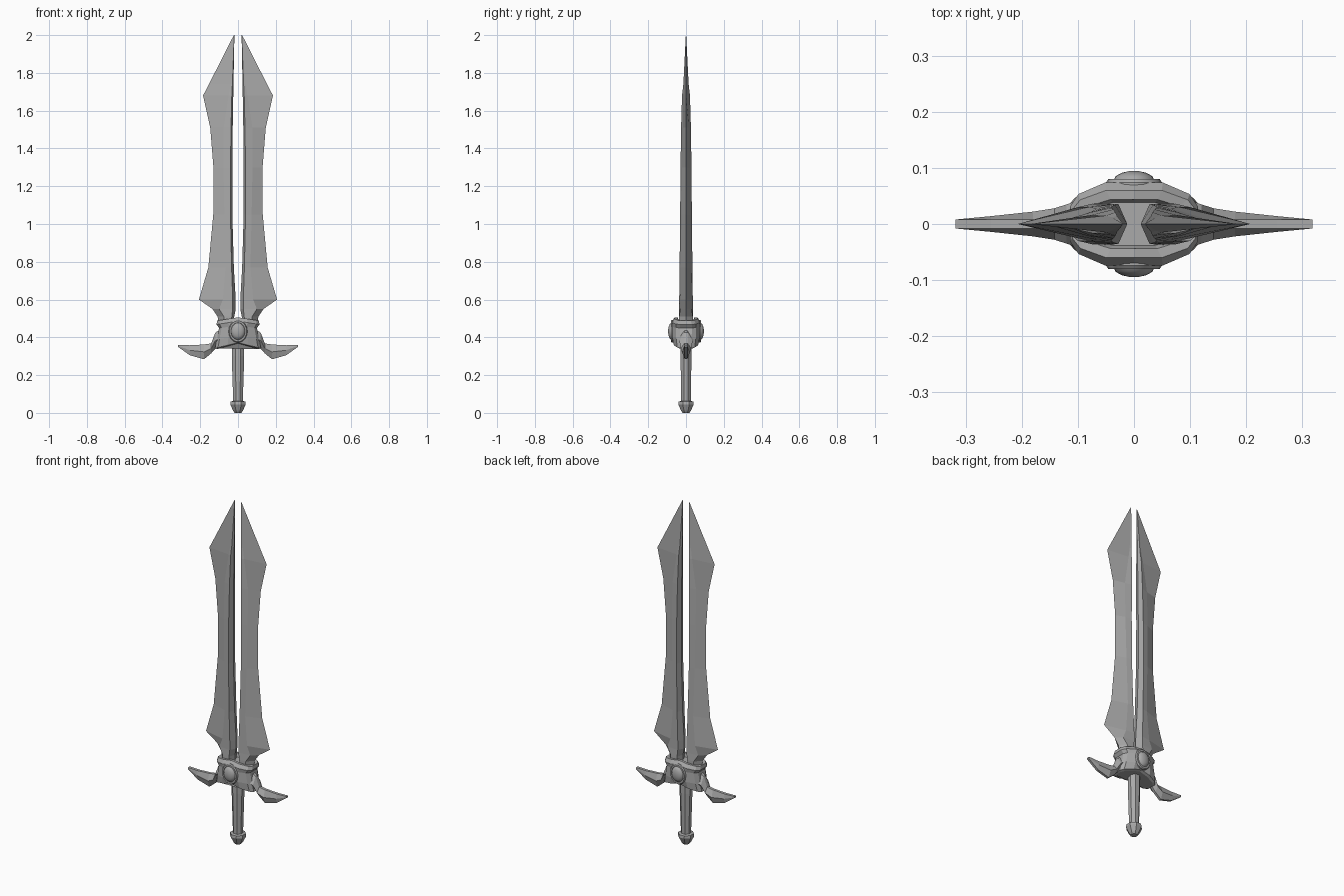
import bpy, bmesh, math
from mathutils import Vector

cube = bpy.data.objects.get("Cube")
if cube:
    bpy.data.objects.remove(cube, do_unlink=True)

steel = bpy.data.materials.new("grey steel")
steel.use_nodes = True
steel.diffuse_color = (0.4, 0.4, 0.4, 1)
steel.node_tree.nodes["Principled BSDF"].inputs["Base Color"].default_value = (0.4, 0.4, 0.4, 1)


def loft(name, rings, smooth=None):
    """Bridge equal rings of points and cap both ends."""
    bm = bmesh.new()
    rows = [[bm.verts.new(p) for p in ring] for ring in rings]
    n = len(rows[0])
    for a, b in zip(rows, rows[1:]):
        for i in range(n):
            j = (i + 1) % n
            bm.faces.new((a[i], a[j], b[j], b[i]))
    bm.faces.new(rows[0])
    bm.faces.new(rows[-1])
    bmesh.ops.remove_doubles(bm, verts=bm.verts, dist=0.0002)
    bmesh.ops.recalc_face_normals(bm, faces=bm.faces)
    mesh = bpy.data.meshes.new(name)
    bm.to_mesh(mesh)
    bm.free()
    mesh.materials.append(steel)
    obj = bpy.data.objects.new(name, mesh)
    bpy.context.collection.objects.link(obj)
    if smooth:
        bpy.ops.object.select_all(action="DESELECT")
        obj.select_set(True)
        bpy.context.view_layer.objects.active = obj
        bpy.ops.object.shade_smooth_by_angle(angle=math.radians(smooth))
    return obj


def polygon(rx, ry, z, sides):
    turn = math.pi / sides
    k = 1 / math.cos(turn)
    return [(rx * k * math.cos(turn * (2 * i + 1)), ry * k * math.sin(turn * (2 * i + 1)), z)
            for i in range(sides)]


# Twin blades: height, inner edge, shoulder, ridge, outer edge, shoulder and ridge half thickness
blade = [
    (0.46, 0.020, 0.035, 0.070, 0.100, 0.036, 0.038),
    (0.51, 0.020, 0.033, 0.075, 0.108, 0.036, 0.036),
    (0.55, 0.012, 0.028, 0.100, 0.135, 0.036, 0.030),
    (0.60, 0.012, 0.028, 0.080, 0.207, 0.036, 0.030),
    (0.77, 0.022, 0.034, 0.066, 0.157, 0.034, 0.028),
    (1.05, 0.030, 0.040, 0.072, 0.131, 0.031, 0.024),
    (1.30, 0.030, 0.040, 0.077, 0.130, 0.029, 0.021),
    (1.51, 0.028, 0.037, 0.076, 0.147, 0.026, 0.016),
    (1.68, 0.025, 0.033, 0.050, 0.185, 0.021, 0.015),
    (1.74, 0.024, 0.030, 0.040, 0.154, 0.014, 0.012),
    (2.00, 0.019, 0.020, 0.021, 0.022, 0.001, 0.001),
]
# Guard wings: distance out, top height, bottom height, half thickness
wing = [
    (0.080, 0.450, 0.360, 0.048),
    (0.120, 0.425, 0.340, 0.035),
    (0.142, 0.368, 0.315, 0.028),
    (0.180, 0.362, 0.284, 0.022),
    (0.255, 0.358, 0.305, 0.014),
    (0.318, 0.360, 0.350, 0.008),
]
for s, side in ((1, "left"), (-1, "right")):
    loft(side + "_blade", [
        [(s * a, 0, z), (s * b, t, z), (s * c, u, z), (s * d, 0, z), (s * c, -u, z), (s * b, -t, z)]
        for z, a, b, c, d, t, u in blade])
    rings = []
    for x, top, bottom, t in wing:
        mid = (top + bottom) / 2
        rings.append([(s * x, 0.008, top), (s * x, t, mid), (s * x, 0.007, bottom),
                      (s * x, -0.007, bottom), (s * x, -t, mid), (s * x, -0.008, top)])
    loft(side + "_guard_wing", rings)


# Faceted guard body, arched below and flared at the ends
def guard_ring(wide, deep, z, arch):
    half = [(1, 0.42), (0.87, 0.72), (0.45, 1), (0, 1)]
    quarter = [(x * wide, y * deep, z + arch * (1 - x)) for x, y in half]
    back = quarter + [(-x, y, h) for x, y, h in quarter[-2::-1]]
    return back + [(x, -y, h) for x, y, h in reversed(back)]


loft("guard_body", [guard_ring(0.110, 0.050, 0.338, 0.030), guard_ring(0.122, 0.064, 0.342, 0.030),
                    guard_ring(0.112, 0.072, 0.390, 0.015), guard_ring(0.100, 0.073, 0.450, 0.010)])
loft("guard_collar", [guard_ring(0.100, 0.073, 0.450, 0.010), guard_ring(0.114, 0.074, 0.468, 0.018),
                      guard_ring(0.110, 0.060, 0.488, 0.018), guard_ring(0.092, 0.044, 0.488, 0.018),
                      guard_ring(0.085, 0.038, 0.470, 0.015)])

# Oval gem with its rim on both faces
gem_profile = [(1, 0.055), (1, 0.074), (0.92, 0.080), (0.76, 0.080), (0.74, 0.077),
               (0.66, 0.085), (0.45, 0.091), (0.2, 0.094), (0.03, 0.0945)]
for s, side in ((-1, "front"), (1, "back")):
    loft(side + "_gem", [
        [(0.05 * r * math.cos(i * math.pi / 10), s * y, 0.432 + 0.06 * r * math.sin(i * math.pi / 10))
         for i in range(20)] for r, y in gem_profile], smooth=35)

# Grip and pommel
loft("grip", [polygon(0.025, 0.025, 0.05, 8), polygon(0.033, 0.029, 0.30, 8),
              polygon(0.033, 0.029, 0.40, 8)])
loft("pommel", [polygon(0.018, 0.018, 0, 8), polygon(0.026, 0.026, 0.012, 8),
                polygon(0.041, 0.041, 0.045, 8), polygon(0.039, 0.039, 0.060, 8),
                polygon(0.026, 0.026, 0.063, 8)])
